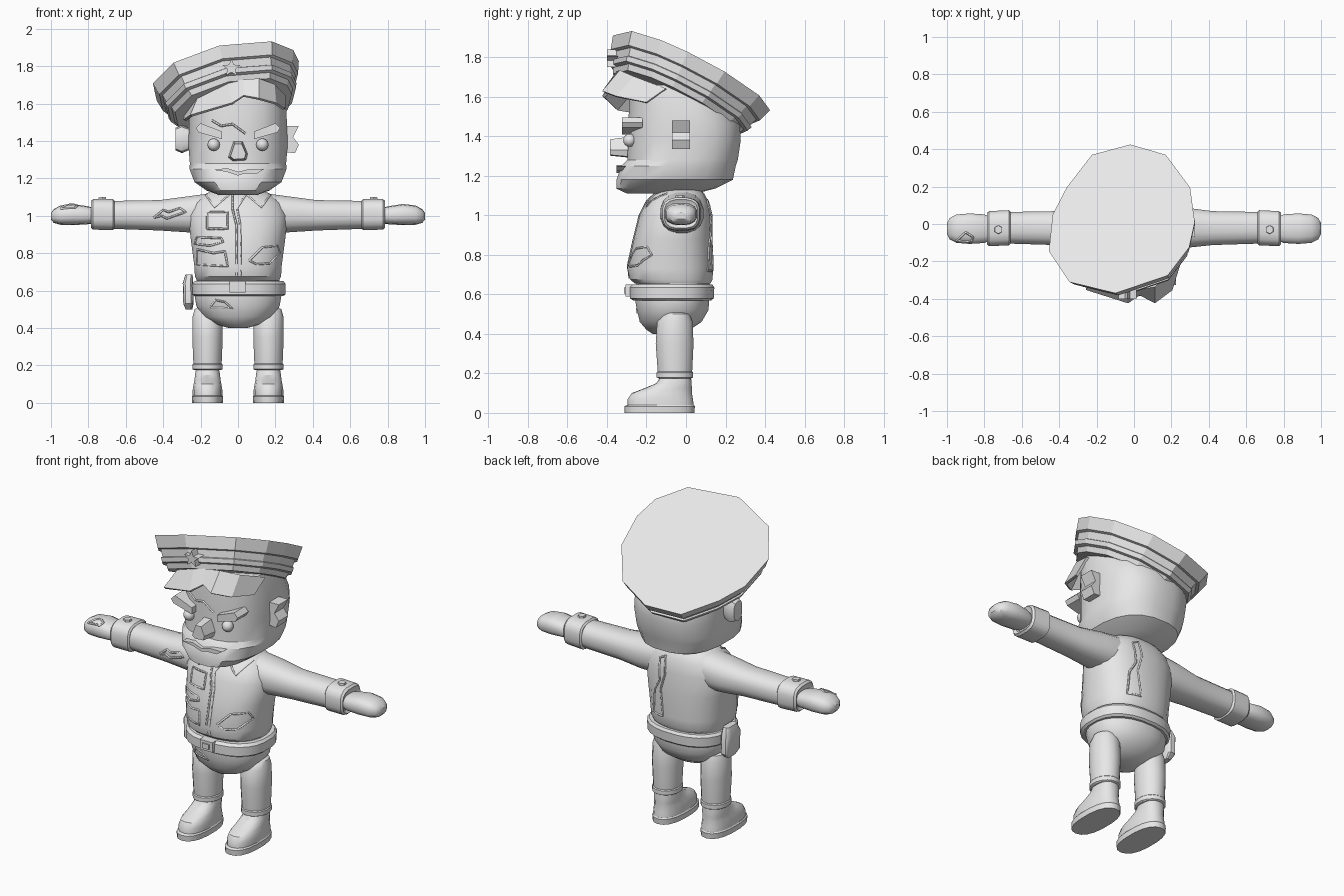
import bpy, bmesh, math
from mathutils import Vector
from mathutils.bvhtree import BVHTree

MAT = bpy.data.materials.new("plain_grey")
MAT.diffuse_color = (0.8, 0.8, 0.8, 1)


def finish(name, bm, angle=35):
    bmesh.ops.recalc_face_normals(bm, faces=bm.faces)
    me = bpy.data.meshes.new(name)
    bm.to_mesh(me)
    bm.free()
    ob = bpy.data.objects.new(name, me)
    bpy.context.collection.objects.link(ob)
    me.materials.append(MAT)
    if angle:
        bpy.ops.object.select_all(action='DESELECT')
        ob.select_set(True)
        bpy.context.view_layer.objects.active = ob
        bpy.ops.object.shade_smooth_by_angle(angle=math.radians(angle))
    return ob


def skin(bm, loops):
    rows = [[bm.verts.new(p) for p in loop] for loop in loops]
    n = len(rows[0])
    for a, b in zip(rows, rows[1:]):
        for i in range(n):
            j = (i + 1) % n
            bm.faces.new((a[i], a[j], b[j], b[i]))
    bm.faces.new(rows[0])
    bm.faces.new(rows[-1])


def loft(name, sections, axis='z', n=20, power=2.0, angle=35):
    """Section = (position, centre, radius, low, high): x/y ring along z, or y/z ring along x."""
    bm = bmesh.new()
    loops = []
    for t, c, r, lo, hi in sections:
        loop = []
        for i in range(n):
            a = 2 * math.pi * (i + 0.5) / n
            cu, cv = (math.copysign(abs(f) ** (2 / power), f) for f in (math.cos(a), math.sin(a)))
            u, v = c + r * cu, (lo + hi) / 2 + (hi - lo) / 2 * cv
            loop.append((u, v, t) if axis == 'z' else (t, u, v))
        loops.append(loop)
    skin(bm, loops)
    return finish(name, bm, angle)


def prism(name, outline, y0, y1, taper=1.0):
    """Front-facing x/z outline extruded from y0 (front) to y1."""
    cx = sum(p[0] for p in outline) / len(outline)
    cz = sum(p[1] for p in outline) / len(outline)
    bm = bmesh.new()
    skin(bm, [[(cx + (x - cx) * taper, y0, cz + (z - cz) * taper) for x, z in outline],
              [(x, y1, z) for x, z in outline]])
    return finish(name, bm, 0)


def seam(name, pts, target, side='front', closed=True, r=0.006):
    """Thin raised line laid onto the surface of a part."""
    me = target.data
    tree = BVHTree.FromPolygons([v.co.copy() for v in me.vertices], [tuple(p.vertices) for p in me.polygons])
    path = pts + pts[:1] if closed else pts
    hits = []
    for (u0, v0), (u1, v1) in zip(path, path[1:]):
        for k in range(5):
            u, v = u0 + (u1 - u0) * k / 4, v0 + (v1 - v0) * k / 4
            o, d = {'front': ((u, -3, v), (0, 1, 0)), 'back': ((u, 3, v), (0, -1, 0)),
                    'top': ((u, v, 3), (0, 0, -1))}[side]
            hit = tree.ray_cast(Vector(o), Vector(d))[0]
            if hit:
                hits.append(hit)
    cu = bpy.data.curves.new(name, 'CURVE')
    cu.dimensions = '3D'
    cu.bevel_depth = r
    cu.bevel_resolution = 0
    sp = cu.splines.new('POLY')
    sp.points.add(len(hits) - 1)
    for p, h in zip(sp.points, hits):
        p.co = (*h, 1)
    ob = bpy.data.objects.new(name, cu)
    bpy.context.collection.objects.link(ob)
    cu.materials.append(MAT)


# Head, with the jaw standing proud of the face
head = loft("head", [(1.11, 0, .10, -.30, .05), (1.135, 0, .17, -.355, .15), (1.18, 0, .235, -.355, .24),
                     (1.25, 0, .262, -.33, .255), (1.28, 0, .26, -.30, .265), (1.38, 0, .268, -.295, .28),
                     (1.46, 0, .265, -.295, .275), (1.56, 0, .262, -.29, .22), (1.66, 0, .24, -.28, .08)],
            power=2.5, angle=28)
prism("left_ear", [(.25, 1.34), (.305, 1.335), (.325, 1.38), (.295, 1.42), (.325, 1.48), (.26, 1.48)], -.07, .02)
loft("right_ear", [(-.24, -.025, .035, 1.36, 1.46), (-.30, -.025, .05, 1.335, 1.485),
                   (-.335, -.025, .04, 1.35, 1.47)], 'x', 10, 3)
prism("nose", [(-.055, 1.31), (-.03, 1.29), (.045, 1.295), (.055, 1.33), (.025, 1.40), (-.025, 1.40)],
      -.385, -.27, .75)
for s, side in ((-1, "right"), (1, "left")):
    bm = bmesh.new()
    bmesh.ops.create_uvsphere(bm, u_segments=12, v_segments=8, radius=.033)
    bmesh.ops.translate(bm, vec=(s * .13, -.285, 1.38), verts=bm.verts)
    finish(side + "_eye", bm)
    prism(side + "_eyebrow", [(s * .085, 1.41), (s * .085, 1.45), (s * .20, 1.495), (s * .225, 1.47),
                              (s * .21, 1.445)], -.325, -.22)
prism("upper_lip", [(-.13, 1.245), (-.06, 1.255), (0, 1.235), (.06, 1.25), (.14, 1.25), (.10, 1.225),
                    (.03, 1.225), (0, 1.215), (-.06, 1.235)], -.352, -.27)
seam("forehead_crease", [(-.14, 1.51), (-.09, 1.48), (-.03, 1.49), (.04, 1.44)], head, closed=False)

# Tilted cap: twelve-sided rings stepped along the tilted axis
OUT = [(-.02, .425), (.17, .37), (.30, .195), (.325, .01), (.295, -.125), (.18, -.275),
       (-.10, -.37), (-.345, -.31), (-.455, -.145), (-.435, .05), (-.36, .195), (-.225, .37)]


def cap_ring(depth, k):
    cx, cy = -.06, .02
    ring = []
    for x, y in OUT:
        x, y = cx + (x - cx) * k, cy + (y - cy) * k
        ring.append((x + .218 * depth, y - .436 * depth, 1.75 + .25 * x - .5 * y - .873 * depth))
    return ring


bm = bmesh.new()
skin(bm, [cap_ring(d, k) for d, k in ((0, 1), (.07, .95), (.075, .91), (.115, .88), (.12, .90),
                                      (.145, .88), (.15, .83), (.18, .80))])
finish("cap", bm, 0)
prism("cap_star", [(-.035 + (.05 if i % 2 == 0 else .022) * math.sin(i * math.pi / 5),
                    1.79 + (.05 if i % 2 == 0 else .022) * math.cos(i * math.pi / 5)) for i in range(10)],
      -.40, -.34)

# Torn visor
INNER = [(-.28, -.10, 1.54), (-.21, -.27, 1.63), (-.05, -.345, 1.71), (.03, -.345, 1.725),
         (.11, -.33, 1.73), (.19, -.26, 1.70), (.25, -.10, 1.64)]
OUTER = [(-.285, -.20, 1.51), (-.25, -.35, 1.535), (-.03, -.418, 1.60), (.03, -.375, 1.64),
         (.11, -.418, 1.625), (.20, -.35, 1.60), (.245, -.20, 1.57)]
bm = bmesh.new()
a, b = ([bm.verts.new(p) for p in row] for row in (INNER, OUTER))
for i in range(6):
    bm.faces.new((a[i], a[i + 1], b[i + 1], b[i]))
visor = finish("visor", bm, 0)
mod = visor.modifiers.new("thickness", 'SOLIDIFY')
mod.thickness = .015
mod.offset = 0

# Jacket, neck and trousers
loft("neck", [(1.05, 0, .11, -.13, .07), (1.2, 0, .10, -.13, .07)])
jacket = loft("jacket", [(.655, 0, .222, -.26, .125), (.675, 0, .232, -.285, .135), (.73, 0, .235, -.298, .14),
                         (.88, 0, .255, -.265, .135), (1.0, 0, .268, -.235, .13), (1.07, 0, .235, -.20, .115),
                         (1.115, 0, .18, -.15, .09), (1.14, 0, .12, -.11, .06)], n=24, power=2.4)
pants = loft("trousers", [(.40, 0, .05, -.17, -.03), (.42, 0, .12, -.20, .02), (.46, 0, .19, -.235, .08),
                          (.52, 0, .225, -.25, .115), (.58, 0, .235, -.26, .12), (.67, 0, .22, -.25, .12)], n=24,
             power=2.2)
loft("belt", [(.57, .005, .238, -.27, .13), (.58, .005, .25, -.285, .142), (.635, .005, .252, -.285, .145),
              (.65, .005, .24, -.27, .135)], n=24, power=2.4)
prism("buckle", [(-.045, .59), (.04, .59), (.04, .65), (-.045, .65)], -.305, -.26)
prism("buckle_centre", [(-.025, .605), (.02, .605), (.02, .635), (-.025, .635)], -.313, -.30)
loft("holster", [(.50, -.262, .018, -.09, -.01), (.53, -.265, .028, -.12, .02), (.64, -.268, .028, -.12, .02),
                 (.685, -.262, .02, -.10, 0)], n=12, power=4)

# Jacket front, pocket and torn patches
seam("zip_left", [(.04, 1.11), (-.005, 1.04), (.012, .95), (.012, .68)], jacket, closed=False)
seam("zip_right", [(-.03, 1.11), (-.03, 1.04), (-.008, .95), (-.008, .68)], jacket, closed=False)
for s, side in ((-1, "right"), (1, "left")):
    seam(side + "_collar", [(s * .17, 1.11), (s * .125, 1.045), (s * .05, 1.11)], jacket, closed=False)
seam("pocket", [(-.165, .93), (-.055, .93), (-.055, 1.02), (-.165, 1.02)], jacket)
seam("upper_tear", [(-.22, .885), (-.09, .88), (-.08, .86), (-.15, .84), (-.23, .85)], jacket)
seam("lower_tear", [(-.22, .82), (-.13, .80), (-.07, .81), (-.055, .73), (-.22, .74)], jacket)
seam("left_tear", [(.06, .76), (.13, .83), (.21, .84), (.225, .80), (.17, .745), (.10, .74)], jacket)
seam("back_tear", [(.06, .72), (.14, .72), (.13, .86), (.09, .93), (.10, 1.06), (.06, 1.08), (.05, .98), (.08, .88)],
     jacket, 'back')
seam("trouser_patch", [(-.15, .51), (-.12, .55), (-.07, .54), (-.03, .505)], pants)

# Arms, cuffs, hands, legs and shoes on both sides
for s, side in ((-1, "right"), (1, "left")):
    arm = loft(side + "_sleeve", [(s * .16, -.02, .11, .91, 1.12), (s * .27, -.02, .11, .91, 1.105),
                                  (s * .42, -.022, .092, .92, 1.085), (s * .70, -.02, .085, .93, 1.08)],
               'x', 16, 2.4)
    loft(side + "_cuff", [(s * .66, -.02, .085, .935, 1.08), (s * .668, -.02, .095, .922, 1.09),
                          (s * .775, -.025, .095, .925, 1.09), (s * .787, -.025, .085, .935, 1.08),
                          (s * .775, -.025, .07, .95, 1.06)], 'x', 16, 3)
    loft(side + "_cuff_button", [(1.08, s * .725, .025, -.055, -.005), (1.1, s * .725, .022, -.052, -.008)], n=6)
    hand = loft(side + "_hand", [(s * .76, -.025, .06, .96, 1.04), (s * .80, -.025, .078, .955, 1.05),
                                 (s * .88, -.025, .083, .95, 1.063), (s * .95, -.025, .077, .952, 1.055),
                                 (s * .985, -.025, .058, .962, 1.035), (s, -.025, .03, .98, 1.015)], 'x', 14, 2.6)
    if s < 0:
        seam("hand_wound", [(-.95, -.09), (-.90, -.045), (-.86, -.07), (-.87, -.095)], hand, 'top')
        seam("sleeve_tear", [(-.45, .99), (-.40, 1.03), (-.37, 1.02), (-.31, 1.04), (-.28, 1.02), (-.34, 1.0),
                             (-.38, .985), (-.41, 1.0)], arm)
    x = s * .163
    loft(side + "_leg", [(.175, x, .075, -.14, .03), (.18, x, .082, -.15, .038), (.205, x, .082, -.15, .038),
                         (.21, x, .077, -.145, .033), (.35, x, .083, -.155, .04), (.46, x, .082, -.148, .035),
                         (.50, x, .07, -.12, .02), (.515, x, .045, -.09, -.01)], n=16)
    loft(side + "_shoe", [(.03, x, .08, -.295, .04), (.07, x, .08, -.295, .035), (.10, x, .075, -.275, .03),
                          (.125, x, .07, -.21, .03), (.15, x, .068, -.15, .028), (.19, x, .06, -.125, .025)],
         n=18, power=2.4)
    loft(side + "_sole", [(0, x, .083, -.31, .042), (.033, x, .085, -.312, .045), (.04, x, .08, -.30, .04)],
         n=18, power=2.4)
